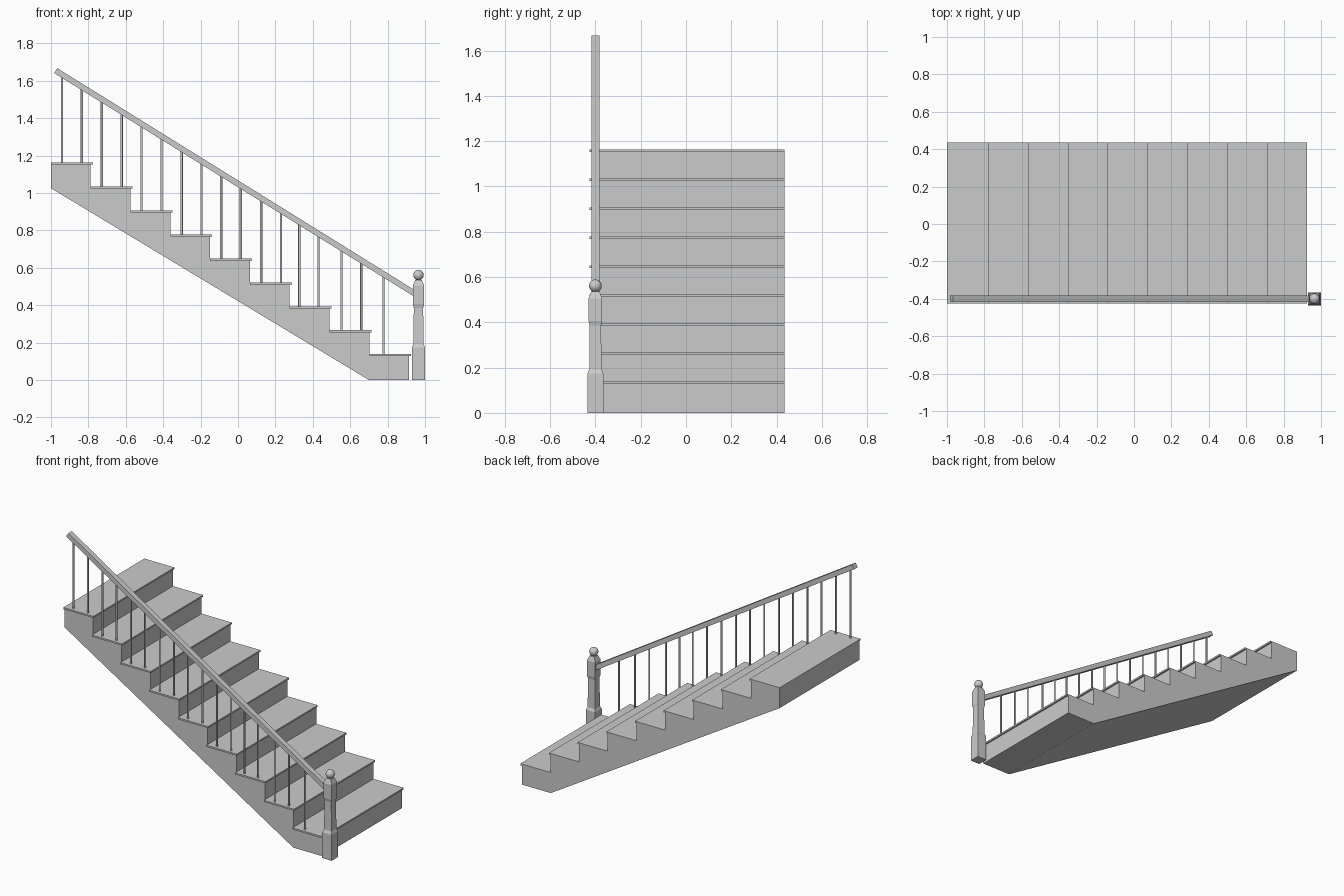
import bpy, bmesh, math
from mathutils import Vector

if "Cube" in bpy.data.objects:
    bpy.data.objects.remove(bpy.data.objects["Cube"])

STEPS, RISE, GOING = 9, 0.128, 0.2128
X0, Z0 = 0.915, 0.138            # first riser position, first tread top
FRONT, BACK = -0.413, 0.435      # stair body in y
TREAD_T, NOSE = 0.011, 0.011
RAIL_Y = -0.40


def finish(name, bm):
    bmesh.ops.recalc_face_normals(bm, faces=bm.faces[:])
    me = bpy.data.meshes.new(name)
    bm.to_mesh(me)
    bm.free()
    ob = bpy.data.objects.new(name, me)
    bpy.context.collection.objects.link(ob)
    return ob


def prism(name, outline, y0, y1):
    """Extrude an x-z outline from y0 to y1."""
    bm = bmesh.new()
    face = bm.faces.new([bm.verts.new((x, y0, z)) for x, z in outline])
    ext = bmesh.ops.extrude_face_region(bm, geom=[face])["geom"]
    verts = [v for v in ext if isinstance(v, bmesh.types.BMVert)]
    bmesh.ops.translate(bm, vec=(0, y1 - y0, 0), verts=verts)
    return finish(name, bm)


def box_outline(x0, x1, z0, z1):
    return [(x0, z0), (x1, z0), (x1, z1), (x0, z1)]


# Solid stair body with sawtooth top and sloping underside
outline = [(-1, 1.025), (0.70, 0), (X0, 0)]
for i in range(STEPS):
    z = Z0 - TREAD_T + i * RISE
    x_next = X0 - (i + 1) * GOING if i < STEPS - 1 else -1
    outline += [(X0 - i * GOING, z), (x_next, z)]
prism("stair_body", outline, FRONT, BACK)

# Treads with nosing on the front edge and open side
for i in range(STEPS):
    x = X0 - i * GOING
    back = X0 - (i + 1) * GOING if i < STEPS - 1 else -1
    top = Z0 + i * RISE
    prism(f"tread_{i + 1}", box_outline(back, x + NOSE, top - TREAD_T, top), -0.425, BACK)

# Sloping handrail
hi, lo = Vector((-0.983, 1.641)), Vector((0.945, 0.444))
d = (lo - hi).normalized()
n = Vector((-d.y, d.x)) * 0.031
prism("handrail", [hi, lo, lo + n, hi + n], RAIL_Y - 0.018, RAIL_Y + 0.018)


def rail_z(x):
    return hi.y + (x - hi.x) * d.y / d.x + 0.008


# Balusters standing on the treads
for k, x in enumerate([-0.941, -0.835, -0.728, -0.622, -0.516, -0.409, -0.301, -0.195, -0.09,
                       0.015, 0.124, 0.23, 0.328, 0.43, 0.553, 0.659, 0.778]):
    step = min(STEPS - 1, int((X0 - x) / GOING))
    z0, z1 = Z0 + step * RISE - 0.004, rail_z(x)
    bpy.ops.mesh.primitive_cylinder_add(vertices=12, radius=0.006, depth=z1 - z0,
                                        location=(x, RAIL_Y, (z0 + z1) / 2))
    ob = bpy.context.object
    ob.name = f"baluster_{k + 1}"
    bpy.ops.object.shade_smooth_by_angle(angle=math.radians(40))

# Square newel post from a stepped half-width profile
NX = 0.965
bm = bmesh.new()
prev = None
for h, z in [(0.035, 0), (0.035, 0.174), (0.027, 0.192), (0.025, 0.385), (0.030, 0.405),
             (0.030, 0.505), (0.018, 0.535)]:
    ring = [bm.verts.new((NX + sx * h, RAIL_Y + sy * h, z))
            for sx, sy in ((-1, -1), (1, -1), (1, 1), (-1, 1))]
    if prev:
        for j in range(4):
            bm.faces.new((prev[j], prev[(j + 1) % 4], ring[(j + 1) % 4], ring[j]))
    else:
        bm.faces.new(ring[::-1])
    prev = ring
bm.faces.new(prev)
finish("newel_post", bm)

# Ball finial
bpy.ops.mesh.primitive_uv_sphere_add(segments=24, ring_count=16, radius=0.028,
                                     location=(NX, RAIL_Y, 0.561))
bpy.context.object.name = "newel_ball"
bpy.ops.object.shade_smooth_by_angle(angle=math.radians(40))
